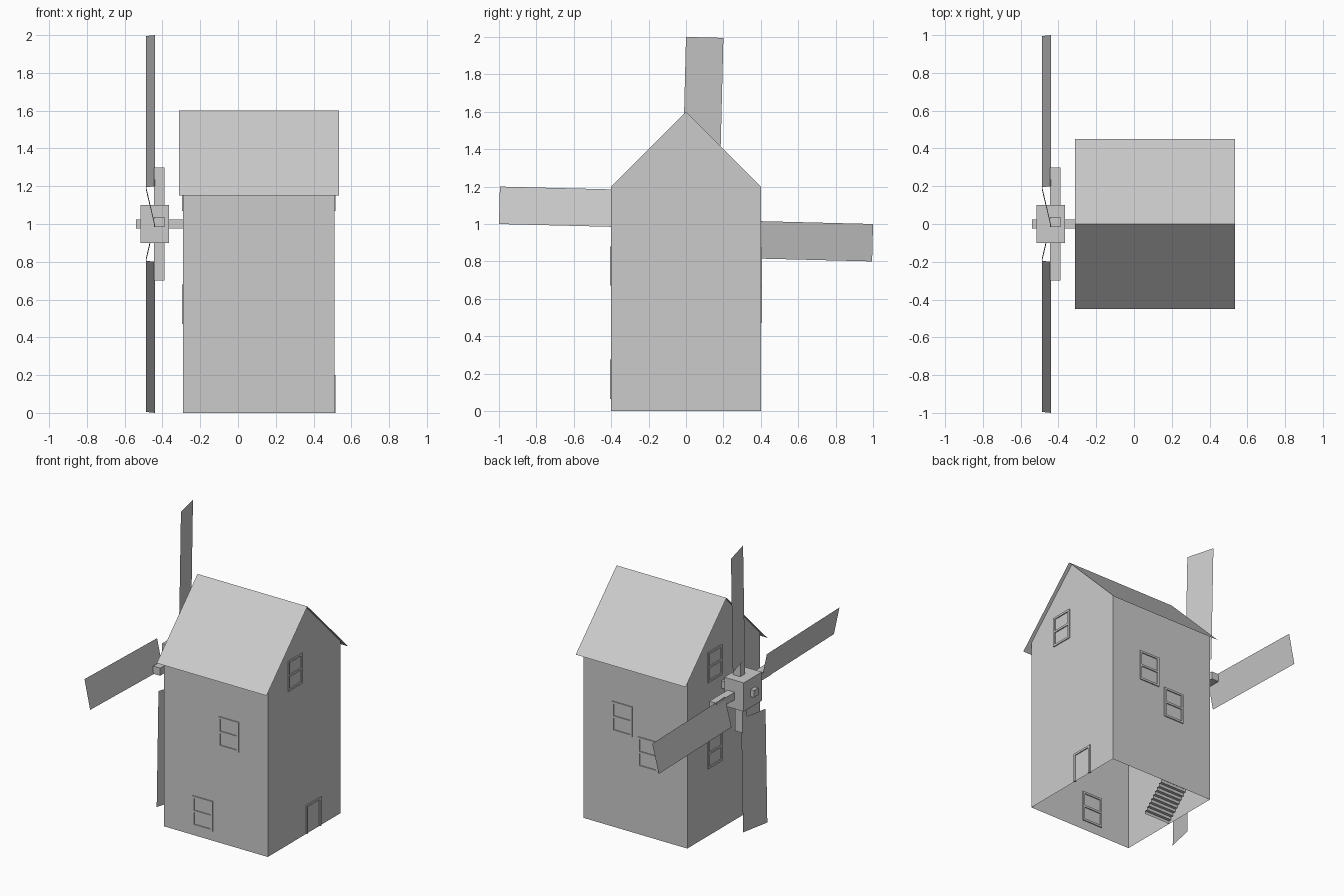
import bpy, bmesh, math
from mathutils import Matrix, Vector

if "Cube" in bpy.data.objects:
    bpy.data.objects.remove(bpy.data.objects["Cube"])


def finish(bm, name):
    me = bpy.data.meshes.new(name)
    bm.to_mesh(me)
    bm.free()
    ob = bpy.data.objects.new(name, me)
    bpy.context.collection.objects.link(ob)
    return ob


def add_box(bm, lo, hi):
    lo, hi = Vector(lo), Vector(hi)
    m = Matrix.Translation((lo + hi) / 2) @ Matrix.Diagonal((*(hi - lo), 1))
    bmesh.ops.create_cube(bm, size=1, matrix=m)


def box(name, lo, hi):
    bm = bmesh.new()
    add_box(bm, lo, hi)
    return finish(bm, name)


def sheet(name, path, x0, x1):
    """Sweep a (y, z) path along x as a thin sheet."""
    bm = bmesh.new()
    rows = [(bm.verts.new((x0, y, z)), bm.verts.new((x1, y, z))) for y, z in path]
    for a, b in zip(rows, rows[1:]):
        bm.faces.new((a[0], b[0], b[1], a[1]))
    return finish(bm, name)


def frame(name, axis, wall, u, z0, w, h, window=True):
    """Thin frame straddling a wall; axis is the wall normal."""
    bm = bmesh.new()
    t, d = 0.014, 0.007
    bars = [(u - w / 2, u - w / 2 + t, z0, z0 + h),
            (u + w / 2 - t, u + w / 2, z0, z0 + h),
            (u - w / 2, u + w / 2, z0 + h - t, z0 + h)]
    if window:
        bars += [(u - w / 2, u + w / 2, z0, z0 + t),
                 (u - w / 2, u + w / 2, z0 + h / 2 - t / 2, z0 + h / 2 + t / 2)]
    for a, b, c, e in bars:
        if axis == 'x':
            add_box(bm, (wall - d, a, c), (wall + d, b, e))
        else:
            add_box(bm, (a, wall - d, c), (b, wall + d, e))
    return finish(bm, name)


X0, X1, Y = -0.29, 0.51, 0.40

# Hollow tower walls, open underneath
bm = bmesh.new()
profile = [(-Y, 0), (Y, 0), (Y, 1.2), (0, 1.6), (-Y, 1.2)]
left = [bm.verts.new((X0, y, z)) for y, z in profile]
right = [bm.verts.new((X1, y, z)) for y, z in profile]
bm.faces.new(left[::-1])
bm.faces.new(right)
bm.faces.new((left[1], left[2], right[2], right[1]))
bm.faces.new((left[4], left[0], right[0], right[4]))
finish(bm, "tower_walls")

# Roof sheet with overhang
sheet("roof", [(-0.45, 1.15), (0, 1.6), (0.45, 1.15)], -0.312, 0.535)

# Inner staircase against the hub-side wall
steps = [(0, 0)]
for i in range(20):
    steps += [(0.02 * i, 0.02 * (i + 1)), (0.02 * (i + 1), 0.02 * (i + 1))]
sheet("stairs", steps, X0, -0.09)

# Windows and door
for i, (axis, wall, u, z) in enumerate([
        ('y', -Y, 0.21, 0.67), ('y', -Y, 0.01, 0.065),
        ('y', Y, 0.21, 0.665), ('y', Y, 0.01, 0.47),
        ('x', X1, -0.10, 1.07),
        ('x', X0, 0.10, 1.07), ('x', X0, 0.10, 0.47)]):
    frame(f"window_{i + 1}", axis, wall, u, z, 0.155, 0.21)
frame("door_frame", 'x', X1, 0.10, 0, 0.16, 0.2, window=False)

# Hub and axle
box("axle", (-0.54, -0.025, 0.975), (X0, 0.025, 1.025))
box("hub", (-0.515, -0.1, 0.9), (-0.365, 0.1, 1.1))

# Four spars and slanted blades around the axle
for k in range(4):
    turn = Matrix.Translation((0, 0, 1)) @ Matrix.Rotation(k * math.pi / 2, 4, 'X')
    spar = box(f"spar_{k + 1}", (-0.445, -0.016, 0.05), (-0.39, 0.037, 0.3))
    spar.data.transform(turn)
    bm = bmesh.new()
    corners = [(-0.44, -0.02, 0.2), (-0.487, 0.18, 0.195),
               (-0.487, 0.2, 0.995), (-0.44, 0, 1.0)]
    bm.faces.new([bm.verts.new(c) for c in corners])
    blade = finish(bm, f"blade_{k + 1}")
    blade.data.transform(turn)
